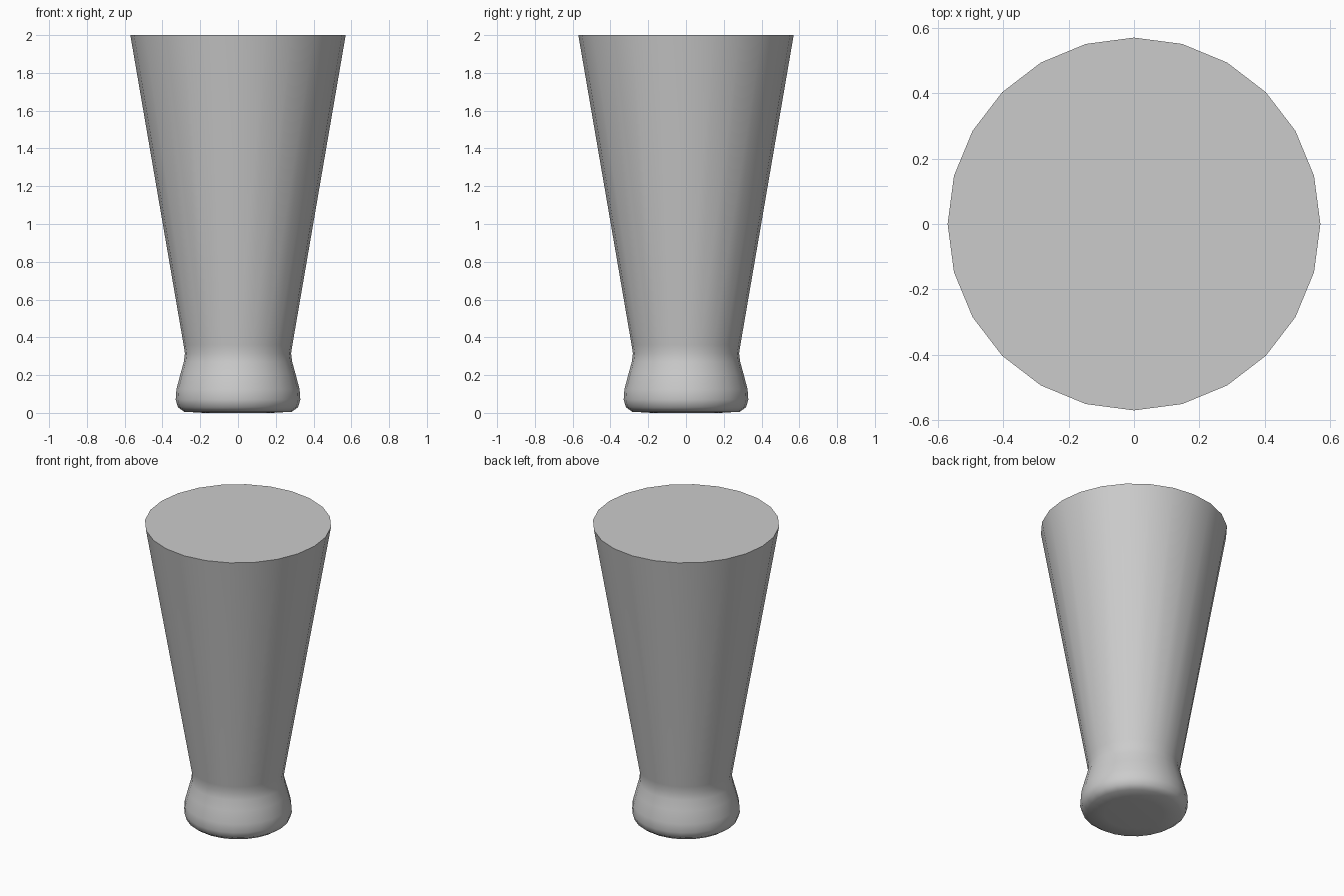
import bpy, bmesh
from math import cos, sin, tau

if "Cube" in bpy.data.objects:
    bpy.data.objects.remove(bpy.data.objects["Cube"])

SIDES = 24
# Outer profile (radius, height): foot, bulge, waist, flared body
PROFILE = [(0.18, 0.0), (0.285, 0.006), (0.318, 0.03), (0.33, 0.07),
           (0.326, 0.125), (0.305, 0.205), (0.287, 0.27), (0.281, 0.315),
           (0.288, 0.36), (0.57, 2.0)]


def lathe(name, profile, sides):
    bm = bmesh.new()
    rings = [[bm.verts.new((r * cos(tau * i / sides), r * sin(tau * i / sides), z))
              for i in range(sides)] for r, z in profile]
    for low, high in zip(rings, rings[1:]):
        for i in range(sides):
            j = (i + 1) % sides
            bm.faces.new((low[i], low[j], high[j], high[i]))
    # Flat base and flat top
    bm.faces.new(rings[0][::-1])
    bm.faces.new(rings[-1])
    mesh = bpy.data.meshes.new(name)
    bm.to_mesh(mesh)
    bm.free()
    obj = bpy.data.objects.new(name, mesh)
    bpy.context.collection.objects.link(obj)
    return obj


# Tapered tumbler body with a rounded foot
body = lathe("tapered_body", PROFILE, SIDES)
bpy.context.view_layer.objects.active = body
body.select_set(True)
bpy.ops.object.shade_smooth_by_angle(angle=1.0)
